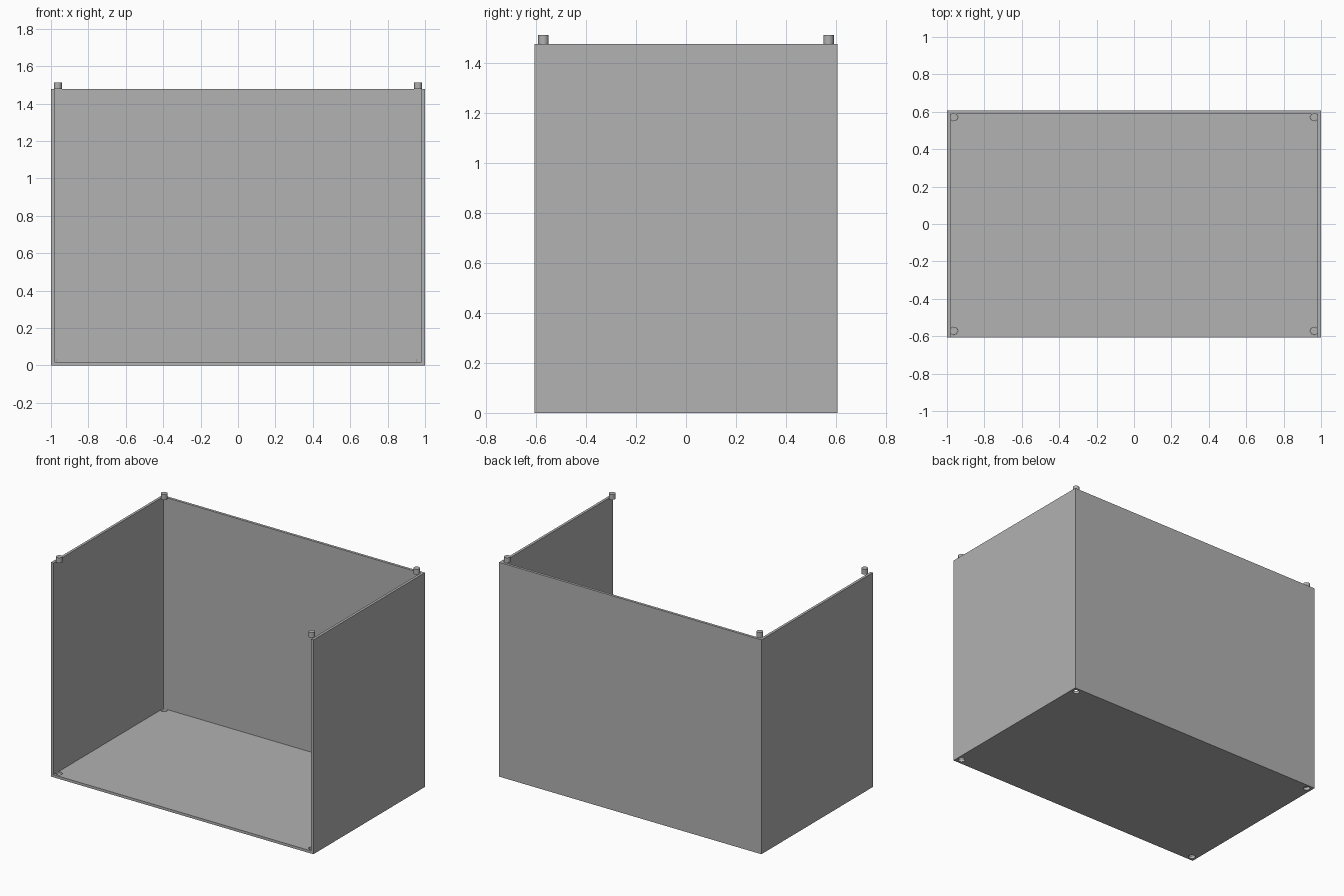
import bpy

if "Cube" in bpy.data.objects:
    bpy.data.objects.remove(bpy.data.objects["Cube"])

W, D, H, T = 1.0, 0.607, 1.477, 0.018   # half width, half depth, wall height, thickness
PX, PY, R = 0.963, 0.571, 0.021         # peg centre and radius
PEG = 0.036                             # peg height and socket depth

grey = bpy.data.materials.new("light grey")
grey.diffuse_color = (0.445, 0.445, 0.445, 1)
grey.use_nodes = True
grey.node_tree.nodes["Principled BSDF"].inputs["Base Color"].default_value = grey.diffuse_color


def box(name, lo, hi):
    bpy.ops.mesh.primitive_cube_add(
        size=1, location=[(a + b) / 2 for a, b in zip(lo, hi)])
    ob = bpy.context.object
    ob.name = name
    ob.scale = [b - a for a, b in zip(lo, hi)]
    bpy.ops.object.transform_apply(location=True, scale=True)
    ob.data.materials.append(grey)
    return ob


def cylinder(name, x, y, z0, z1, r):
    bpy.ops.mesh.primitive_cylinder_add(
        vertices=16, radius=r, depth=z1 - z0, location=(x, y, (z0 + z1) / 2))
    ob = bpy.context.object
    ob.name = name
    ob.data.materials.append(grey)
    bpy.ops.object.shade_smooth_by_angle()
    return ob


def cut(target, cutter):
    mod = target.modifiers.new("cut", 'BOOLEAN')
    mod.operation = 'DIFFERENCE'
    mod.solver = 'EXACT'
    mod.object = cutter
    bpy.context.view_layer.objects.active = target
    bpy.ops.object.modifier_apply(modifier=mod.name)


# Shell: block hollowed out through its front and top
shell = box("bin_shell", (-W, -D, 0), (W, D, H))
hollow = box("hollow_cutter", (-W + T, -D - 0.1, T), (W - T, D - T, H + 0.1))
cut(shell, hollow)
bpy.data.objects.remove(hollow)

# Corner stacking pegs on top, matching sockets through the floor
for sx, side in ((-1, "left"), (1, "right")):
    for sy, end in ((-1, "front"), (1, "back")):
        cylinder(f"peg_{end}_{side}", sx * PX, sy * PY, H, H + PEG, R)
        socket = cylinder("socket_cutter", sx * PX, sy * PY, -0.05, PEG, R + 0.0005)
        cut(shell, socket)
        bpy.data.objects.remove(socket)
